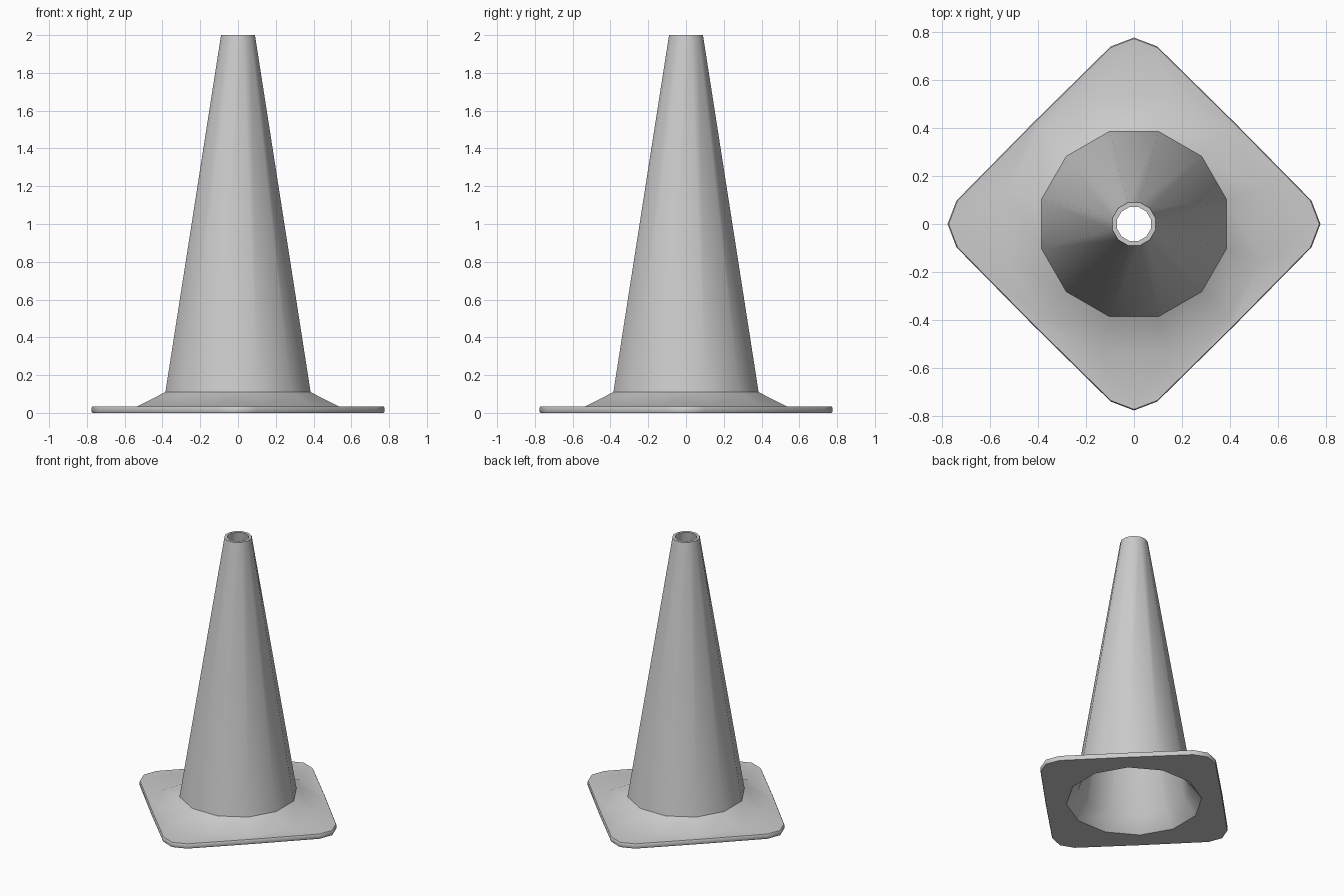
import bpy
import bmesh
import math

cube = bpy.data.objects.get("Cube")
if cube:
    bpy.data.objects.remove(cube, do_unlink=True)

SIDES = 12
bm = bmesh.new()


def ring(radius, z):
    """Twelve-sided ring with flats facing the axes."""
    angles = [math.radians(15 + 30 * i) for i in range(SIDES)]
    return [bm.verts.new((radius * math.cos(a), radius * math.sin(a), z)) for a in angles]


def diamond(scale, z):
    """Diamond outline with clipped corners and a vertex midway along each edge."""
    loop = []
    for q in range(4):
        c, s = math.cos(q * math.pi / 2), math.sin(q * math.pi / 2)
        for x, y in ((0.775, 0), (0.738, 0.097), (0.42, 0.42), (0.097, 0.738)):
            loop.append(bm.verts.new((scale * (x * c - y * s), scale * (x * s + y * c), z)))
    return loop


def skin(a, b):
    """Join two loops of equal length."""
    n = len(a)
    for i in range(n):
        j = (i + 1) % n
        bm.faces.new((a[i], a[j], b[j], b[i]))


def join_plate(outer, inner):
    """Fill between the diamond outline and a twelve-sided ring."""
    for q in range(4):
        tip, near, mid, far = outer[4 * q:4 * q + 4]
        next_tip = outer[(4 * q + 4) % 16]
        a, b, c = inner[3 * q:3 * q + 3]
        before = inner[3 * q - 1]
        bm.faces.new((tip, a, before))
        bm.faces.new((tip, near, a))
        bm.faces.new((near, mid, b, a))
        bm.faces.new((mid, far, c, b))
        bm.faces.new((far, next_tip, c))


# Hollow wall: flare, outer cone, rim, inner cone, bottom opening
wall = [ring(r, z) for r, z in (
    (0.55, 0.035), (0.398, 0.11), (0.093, 2.0),
    (0.073, 2.0), (0.375, 0.1), (0.455, 0.0))]
for lower, upper in zip(wall, wall[1:]):
    skin(lower, upper)

# Base plate with softened edge
edge = [diamond(s, z) for s, z in (
    (0.995, 0.0), (1.0, 0.006), (1.0, 0.028), (0.994, 0.035))]
for lower, upper in zip(edge, edge[1:]):
    skin(lower, upper)
join_plate(edge[-1], wall[0])
join_plate(edge[0], wall[-1])

bmesh.ops.recalc_face_normals(bm, faces=bm.faces)
mesh = bpy.data.meshes.new("traffic_cone")
bm.to_mesh(mesh)
bm.free()

# Plain grey material
grey = bpy.data.materials.new("light_grey")
grey.use_nodes = True
colour = (0.6, 0.6, 0.6, 1)
grey.diffuse_color = colour
grey.node_tree.nodes["Principled BSDF"].inputs["Base Color"].default_value = colour
mesh.materials.append(grey)

cone = bpy.data.objects.new("traffic_cone", mesh)
bpy.context.collection.objects.link(cone)
bpy.ops.object.select_all(action='DESELECT')
cone.select_set(True)
bpy.context.view_layer.objects.active = cone
bpy.ops.object.shade_smooth_by_angle(angle=math.radians(40))
